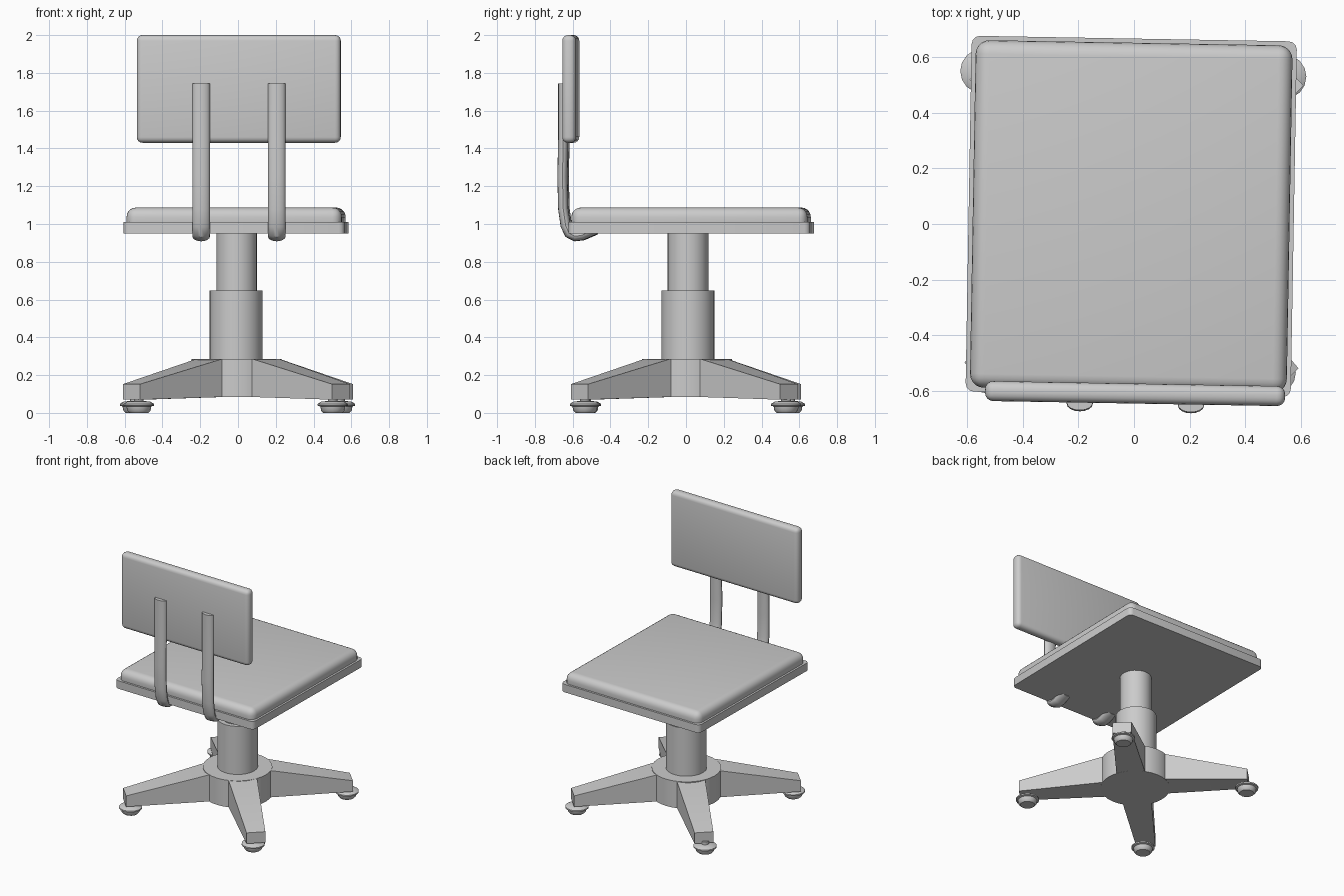
import bpy, bmesh, math
from mathutils import Matrix, Vector

if "Cube" in bpy.data.objects:
    bpy.data.objects.remove(bpy.data.objects["Cube"])

TURN = math.radians(-1)  # the whole chair sits slightly rotated


def finish(bm, name, loc=(0, 0, 0), rot=0.0, angle=35):
    bmesh.ops.recalc_face_normals(bm, faces=bm.faces)
    me = bpy.data.meshes.new(name)
    bm.to_mesh(me)
    bm.free()
    ob = bpy.data.objects.new(name, me)
    bpy.context.collection.objects.link(ob)
    ob.location = loc
    ob.rotation_euler.z = rot
    bpy.ops.object.select_all(action='DESELECT')
    ob.select_set(True)
    bpy.context.view_layer.objects.active = ob
    bpy.ops.object.shade_smooth_by_angle(angle=math.radians(angle))
    return ob


def box(name, size, loc, bevel, segments=4, upright_only=False):
    bm = bmesh.new()
    bmesh.ops.create_cube(bm, size=1, matrix=Matrix.Diagonal((*size, 1)))
    edges = [e for e in bm.edges if not upright_only
             or abs(e.verts[0].co.z - e.verts[1].co.z) > 1e-4]
    bmesh.ops.bevel(bm, geom=edges, offset=bevel, segments=segments,
                    profile=0.5, affect='EDGES')
    return finish(bm, name, loc, TURN)


def loft(name, rings, loc=(0, 0, 0), rot=0.0):
    """Join equal-length rings of points and cap both ends."""
    bm = bmesh.new()
    rows = [[bm.verts.new(p) for p in ring] for ring in rings]
    n = len(rows[0])
    for a, b in zip(rows, rows[1:]):
        for i in range(n):
            j = (i + 1) % n
            bm.faces.new((a[i], a[j], b[j], b[i]))
    bm.faces.new(rows[0])
    bm.faces.new(rows[-1])
    return finish(bm, name, loc, rot)


def lathe(name, profile, loc, sides=24):
    rings = [[(r * math.cos(2 * math.pi * i / sides),
               r * math.sin(2 * math.pi * i / sides), z) for i in range(sides)]
             for r, z in profile]
    return loft(name, rings, loc)


# Seat plate and cushion
box("seat_plate", (1.17, 1.28, 0.06), (-0.01, 0.027, 0.98), 0.03, 3, True)
box("seat_cushion", (1.14, 1.25, 0.132), (-0.01, 0.027, 1.021), 0.05, 5)

# Backrest
box("backrest", (1.08, 0.072, 0.57), (0.004, -0.61, 1.715), 0.03, 4)

# Telescoping column and hub
lathe("column_upper", [(0.108, 0.6), (0.108, 0.955)], (-0.007, 0.01, 0))
lathe("column_lower", [(0.14, 0.28), (0.14, 0.648)], (-0.01, 0.01, 0))
lathe("base_hub", [(0.238, 0.083), (0.238, 0.285)], (-0.007, 0.005, 0), 32)

# Tapered base legs
for k in range(4):
    def section(x, w, lo, hi):
        return [(x, -w, lo), (x, w, lo), (x, w, hi), (x, -w, hi)]
    loft(f"base_leg_{k + 1}",
         [section(0.10, 0.105, 0.084, 0.284), section(0.218, 0.098, 0.084, 0.284),
          section(0.785, 0.065, 0.07, 0.152)],
         rot=TURN + math.radians(45 + 90 * k))

# Casters with short stems
caster = [(0.05, 0.0), (0.062, 0.012), (0.066, 0.034), (0.08, 0.038), (0.08, 0.048),
          (0.06, 0.06), (0.026, 0.063), (0.026, 0.085)]
for k, (x, y) in enumerate([(0.54, 0.53), (-0.545, 0.55), (-0.525, -0.53), (0.502, -0.535)]):
    lathe(f"caster_{k + 1}", caster, (x, y, 0), 16)

# Back supports: flattened tubes bent under the seat
path = [Vector(p) for p in ((-0.647, 1.745), (-0.647, 1.45), (-0.651, 1.25), (-0.647, 1.08),
                            (-0.634, 0.99), (-0.615, 0.95), (-0.585, 0.935),
                            (-0.55, 0.94), (-0.48, 0.97))]
rings = []
for i, p in enumerate(path):
    t = (path[min(i + 1, len(path) - 1)] - path[max(i - 1, 0)]).normalized()
    ring = []
    for s in range(16):
        a = 2 * math.pi * s / 16
        d = 0.027 * math.sin(a)
        ring.append((0.047 * math.cos(a), p.x - t.y * d, p.y + t.x * d))
    rings.append(ring)
for side, x, dy in (("left", -0.195, 0.004), ("right", 0.205, -0.003)):
    loft(f"back_support_{side}", rings, (x, dy, 0))
